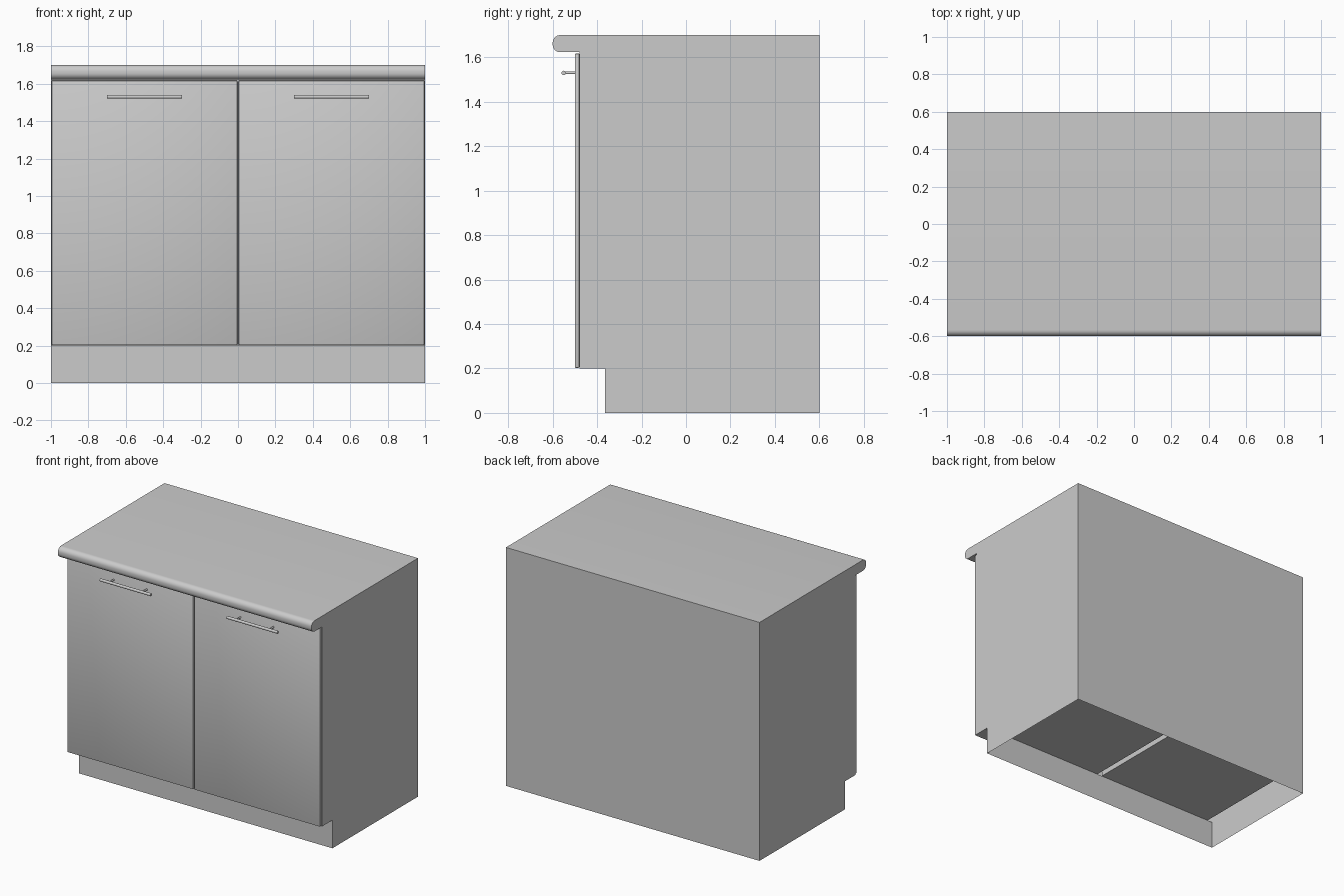
import bpy, bmesh, math
from mathutils import Matrix

if "Cube" in bpy.data.objects:
    bpy.data.objects.remove(bpy.data.objects["Cube"])


def finish(bm, name, smooth=False):
    bmesh.ops.recalc_face_normals(bm, faces=bm.faces)
    me = bpy.data.meshes.new(name)
    bm.to_mesh(me)
    bm.free()
    ob = bpy.data.objects.new(name, me)
    bpy.context.collection.objects.link(ob)
    if smooth:
        bpy.ops.object.select_all(action='DESELECT')
        ob.select_set(True)
        bpy.context.view_layer.objects.active = ob
        bpy.ops.object.shade_smooth_by_angle(angle=math.radians(35))
    return ob


def box(name, x, y, z, bevel=0):
    bm = bmesh.new()
    bmesh.ops.create_cube(bm, size=1)
    for v in bm.verts:
        for i, (a, b) in enumerate((x, y, z)):
            v.co[i] = (a + b) / 2 + v.co[i] * (b - a)
    if bevel:
        bmesh.ops.bevel(bm, geom=bm.edges[:], offset=bevel, segments=2,
                        profile=0.5, affect='EDGES')
    return finish(bm, name, bool(bevel))


def rod(bm, centre, length, radius, axis):
    turn = Matrix.Rotation(math.pi / 2, 4, 'Y' if axis == 'X' else 'X')
    bmesh.ops.create_cone(bm, cap_ends=True, segments=16, radius1=radius,
                          radius2=radius, depth=length,
                          matrix=Matrix.Translation(centre) @ turn)


# cabinet shell: side profile with rounded worktop nose and toe kick, open below
TOP, UNDER, R = 1.70, 1.623, 0.034
profile = [(0.6, 0), (0.6, TOP)]
for cz, start in ((TOP - R, 90), (UNDER + R, 180)):
    for i in range(9):
        a = math.radians(start + i * 90 / 8)
        profile.append((-0.6 + R + R * math.cos(a), cz + R * math.sin(a)))
profile += [(-0.48, UNDER), (-0.48, 0.2), (-0.365, 0.2), (-0.365, 0)]

bm = bmesh.new()
left = [bm.verts.new((-1, y, z)) for y, z in profile]
right = [bm.verts.new((1, y, z)) for y, z in profile]
bm.faces.new(left)
bm.faces.new(right[::-1])
for i in range(len(profile) - 1):
    bm.faces.new((left[i], left[i + 1], right[i + 1], right[i]))
finish(bm, "cabinet_and_worktop", True)

# mirrored pairs: doors, floor panels and bar handles
for side, s in (("left", -1), ("right", 1)):
    def span(a, b):
        return tuple(sorted((s * a, s * b)))

    box(side + "_door", span(0.004, 0.996), (-0.5, -0.48), (0.203, 1.617), 0.004)
    box(side + "_floor_panel", span(0.02, 0.96), (-0.365, 0.599), (0.2, 0.24))

    bm = bmesh.new()
    rod(bm, (s * 0.5, -0.55, 1.53), 0.4, 0.01, 'X')
    for px in (0.37, 0.63):
        rod(bm, (s * px, -0.524, 1.53), 0.052, 0.006, 'Y')
    finish(bm, side + "_handle", True)
